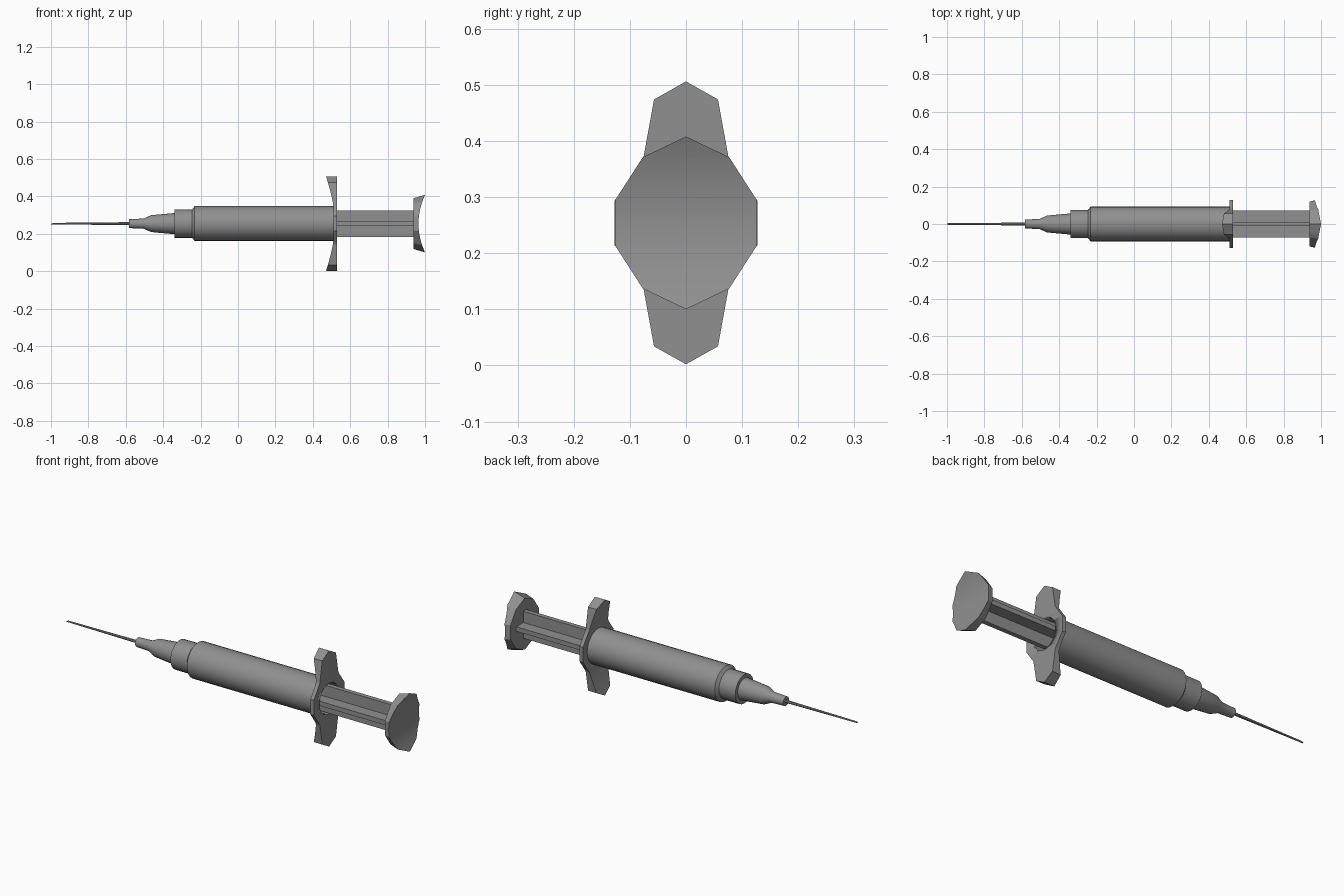
import bpy, bmesh, math
from mathutils import Matrix, Vector

AXIS_Z = 0.254
if "Cube" in bpy.data.objects:
    bpy.data.objects.remove(bpy.data.objects["Cube"])

grey = bpy.data.materials.new("plain grey")
grey.use_nodes = True
colour = (0.28, 0.28, 0.28, 1)
grey.diffuse_color = colour
grey.node_tree.nodes["Principled BSDF"].inputs["Base Color"].default_value = colour


def finish(name, bm, angle=30):
    """Turn a bmesh built around the x axis into a shaded object."""
    bmesh.ops.recalc_face_normals(bm, faces=bm.faces)
    mesh = bpy.data.meshes.new(name)
    bm.to_mesh(mesh)
    bm.free()
    mesh.materials.append(grey)
    obj = bpy.data.objects.new(name, mesh)
    obj.location.z = AXIS_Z
    bpy.context.collection.objects.link(obj)
    bpy.ops.object.select_all(action='DESELECT')
    obj.select_set(True)
    bpy.context.view_layer.objects.active = obj
    bpy.ops.object.shade_smooth_by_angle(angle=math.radians(angle))
    return obj


def lathe(name, profile, sides):
    """Revolve (x, radius) points about the x axis."""
    bm = bmesh.new()
    verts = [bm.verts.new((x, 0, r)) for x, r in profile]
    edges = [bm.edges.new(pair) for pair in zip(verts, verts[1:])]
    bmesh.ops.spin(bm, geom=verts + edges, cent=(0, 0, 0), axis=(1, 0, 0),
                   angle=math.tau, steps=sides, use_duplicate=False)
    bmesh.ops.remove_doubles(bm, verts=bm.verts, dist=0.0002)
    return finish(name, bm)


def mirrored(quarter):
    """Complete a (y, z) outline from its quarter, top to side."""
    half = quarter + [(y, -z) for y, z in reversed(quarter)]
    return half + [(-y, z) for y, z in reversed(half) if y > 0]


def prism(outline, x0, x1, slices=0, reach=0):
    """Extrude a (y, z) outline along x, cut into strips along z."""
    bm = bmesh.new()
    face = bm.faces.new([bm.verts.new((x0, y, z)) for y, z in outline])
    new = bmesh.ops.extrude_face_region(bm, geom=[face])["geom"]
    bmesh.ops.translate(bm, vec=(x1 - x0, 0, 0),
                        verts=[v for v in new if isinstance(v, bmesh.types.BMVert)])
    for i in range(1, slices):
        z = reach * (2 * i / slices - 1)
        bmesh.ops.bisect_plane(bm, geom=bm.verts[:] + bm.edges[:] + bm.faces[:],
                               plane_co=(0, 0, z), plane_no=(0, 0, 1))
    return bm


# Hollow barrel with stepped nose
lathe("barrel", [(-0.34, 0), (-0.34, 0.076), (-0.245, 0.076), (-0.232, 0.093),
                 (0.515, 0.093), (0.515, 0.08), (-0.2, 0.08), (-0.2, 0)], 24)

# Needle hub
lathe("needle_hub", [(-0.582, 0), (-0.582, 0.024), (-0.505, 0.027), (-0.465, 0.045),
                     (-0.335, 0.057), (-0.335, 0)], 24)

# Needle with a slanted tip
needle = lathe("needle", [(-0.995, 0), (-0.995, 0.004), (-0.57, 0.008), (-0.57, 0)], 8)
for v in needle.data.vertices:
    if v.co.x < -0.9:
        v.co.x += v.co.z * 1.25

# Finger flange: tabs sweep forward towards the needle, round hole in the middle
bm = prism(mirrored([(0, 0.252), (0.057, 0.22), (0.077, 0.11), (0.127, 0.04)]),
           0.51, 0.53, 22, 0.253)
for v in bm.verts:
    if v.co.x < 0.52:
        rise = max(0, abs(v.co.z) - 0.09) / 0.162
        v.co.x -= 0.039 * rise ** 1.3
flange = finish("finger_flange", bm)

bm = bmesh.new()
bmesh.ops.create_cone(bm, cap_ends=True, segments=24, radius1=0.08, radius2=0.08, depth=0.3,
                      matrix=Matrix.Translation((0.52, 0, 0)) @ Matrix.Rotation(math.pi / 2, 4, 'Y'))
cutter = finish("hole_cutter", bm)
cutter.hide_render = True
bpy.context.view_layer.update()
cut = flange.modifiers.new("hole", 'BOOLEAN')
cut.operation = 'DIFFERENCE'
cut.solver = 'EXACT'
cut.object = cutter
bpy.context.view_layer.objects.active = flange
bpy.ops.object.modifier_apply(modifier=cut.name)
bpy.data.objects.remove(cutter)

# Cross-shaped plunger rod
t, w = 0.012, 0.071
finish("plunger_rod", prism(mirrored([(t, w), (t, t), (w, t)]), 0.0, 0.95))

# Plunger seal inside the barrel
lathe("plunger_seal", [(-0.06, 0), (-0.03, 0.078), (0.01, 0.078), (0.01, 0)], 24)

# Thumb rest: dished across its outer face, slightly narrower inside
bm = prism(mirrored([(0, 0.154), (0.077, 0.117), (0.126, 0.041)]), 0.938, 0.965, 16, 0.154)
for v in bm.verts:
    if v.co.x > 0.95:
        v.co.x += 0.035 * (v.co.z / 0.154) ** 2
    else:
        v.co.y *= 0.95
        v.co.z *= 0.88
finish("thumb_rest", bm)
